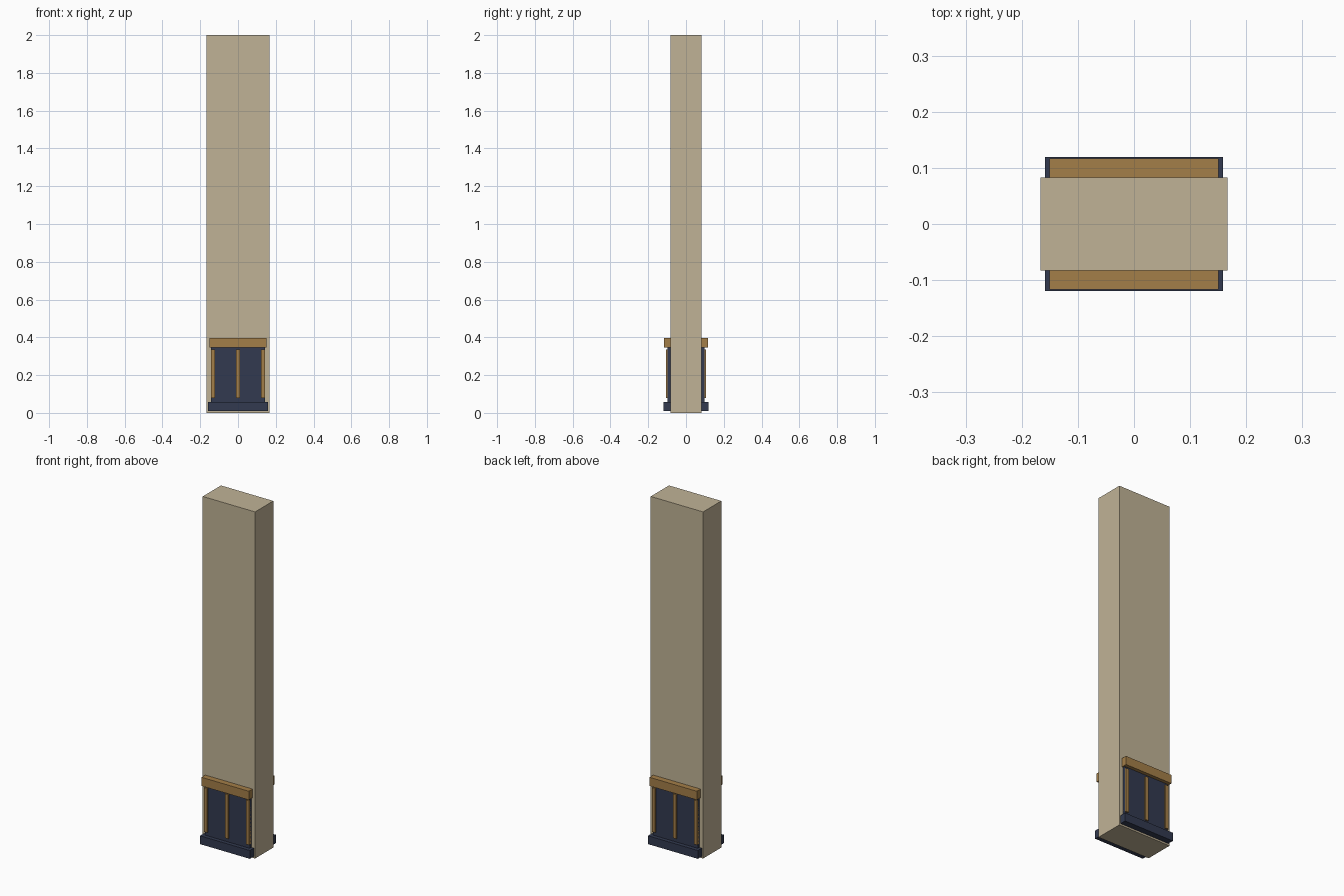
import bpy

if "Cube" in bpy.data.objects:
    bpy.data.objects.remove(bpy.data.objects["Cube"], do_unlink=True)


def material(name, rgb):
    mat = bpy.data.materials.new(name)
    mat.use_nodes = True
    mat.diffuse_color = (*rgb, 1)
    mat.node_tree.nodes["Principled BSDF"].inputs["Base Color"].default_value = (*rgb, 1)
    return mat


stone = material("sandstone", (0.53, 0.45, 0.305))
bronze = material("bronze", (0.37, 0.21, 0.065))
navy = material("dark_navy", (0.032, 0.042, 0.08))


def box(name, mat, x, y, z):
    """Box spanning the given (low, high) ranges."""
    spans = (x, y, z)
    bpy.ops.mesh.primitive_cube_add(size=1, location=[(a + b) / 2 for a, b in spans])
    obj = bpy.context.object
    obj.name = name
    obj.scale = [b - a for a, b in spans]
    bpy.ops.object.transform_apply(location=False, rotation=False, scale=True)
    obj.data.materials.append(mat)
    return obj


HALF_DEPTH = 0.083

# Tall plain shaft
box("shaft", stone, (-0.167, 0.167), (-HALF_DEPTH, HALF_DEPTH), (0, 2))

# The same panelled plinth on the front and the back
for side, sign in (("front", -1), ("back", 1)):
    def plate(part, mat, x, reach, z):
        y = sorted((sign * (HALF_DEPTH - 0.01), sign * reach))
        box(f"{side}_{part}", mat, x, y, z)

    plate("base_block", navy, (-0.159, 0.159), 0.119, (0.01, 0.058))
    plate("panel", navy, (-0.143, 0.143), 0.097, (0.055, 0.35))
    plate("cap_rail", bronze, (-0.151, 0.151), 0.117, (0.347, 0.397))

    # Upright strips
    for label, cx in (("right", -0.133), ("middle", 0), ("left", 0.133)):
        plate(f"{label}_strip", bronze, (cx - 0.01, cx + 0.01), 0.105, (0.08, 0.335))
